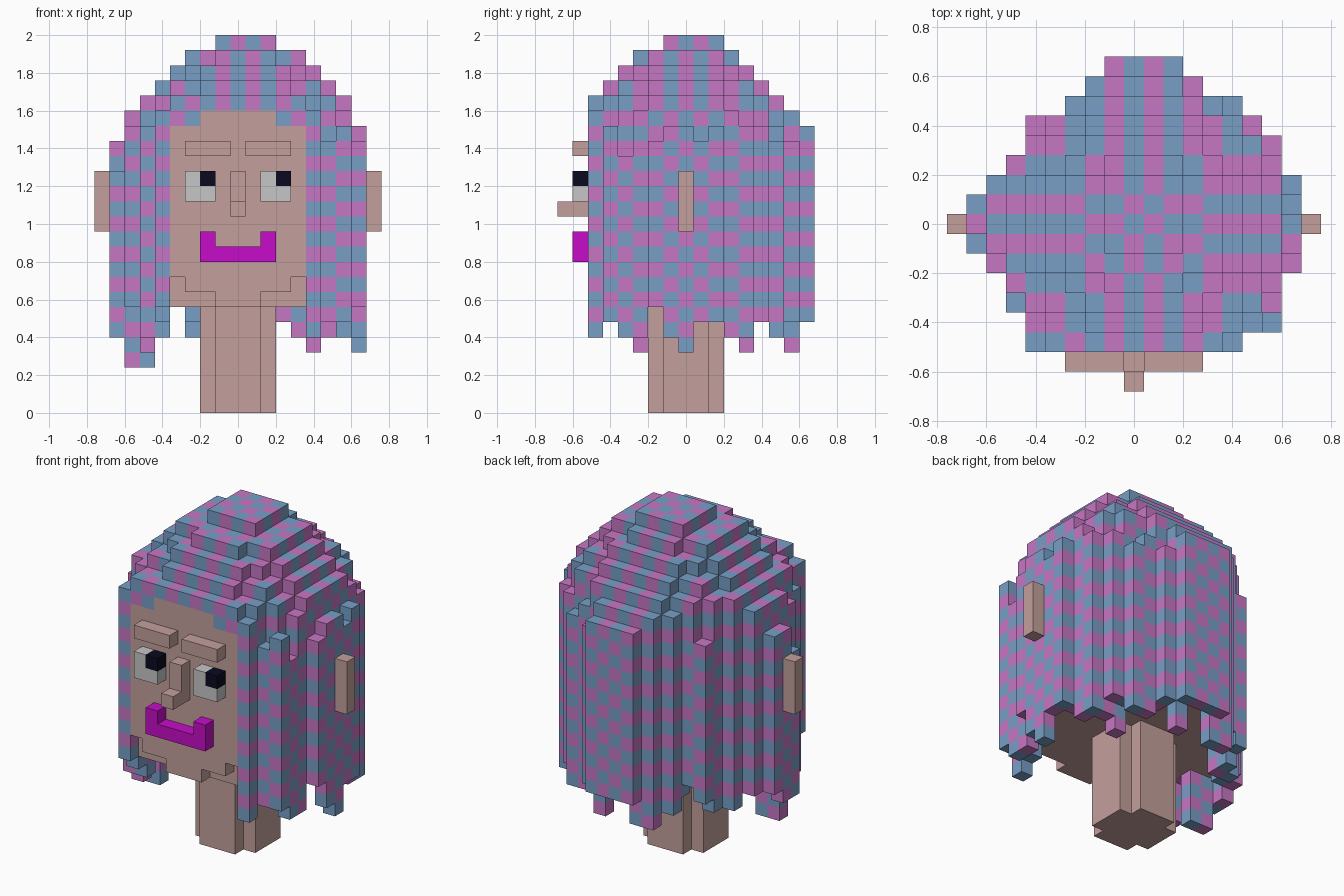
import bpy, bmesh, math
from mathutils import Vector

cube = bpy.data.objects.get("Cube")
if cube:
    bpy.data.objects.remove(cube, do_unlink=True)

S = 0.08  # block size


def material(name, rgb):
    lin = [((c / 255 + 0.055) / 1.055) ** 2.4 if c > 10 else c / 255 / 12.92 for c in rgb]
    m = bpy.data.materials.new(name)
    m.use_nodes = True
    m.diffuse_color = (*lin, 1)
    bsdf = m.node_tree.nodes["Principled BSDF"]
    bsdf.inputs["Base Color"].default_value = (*lin, 1)
    bsdf.inputs["Roughness"].default_value = 0.9
    return m


SKIN = material("skin", (196, 160, 156))
PINK = material("hair pink", (198, 119, 196))
BLUE = material("hair blue", (120, 159, 198))
WHITE = material("eye white", (198, 198, 198))
BLACK = material("pupil black", (9, 9, 32))
LIPS = material("lip magenta", (198, 13, 200))

DIRS = [(1, 0, 0), (-1, 0, 0), (0, 1, 0), (0, -1, 0), (0, 0, 1), (0, 0, -1)]


def blocks(name, cells, mats, rule, solid=None):
    """Mesh of the exposed block faces; rule(cell) gives the material slot."""
    solid = solid or cells
    bm = bmesh.new()
    for c in sorted(cells):
        centre = Vector((c[0], c[1], c[2] + 0.5)) * S
        for d in DIRS:
            if tuple(a + b for a, b in zip(c, d)) in solid:
                continue
            n = Vector(d)
            u = Vector((d[1], d[2], d[0]))
            v = n.cross(u)
            quad = [bm.verts.new(centre + (n + u * a + v * b) * S / 2)
                    for a, b in ((-1, -1), (1, -1), (1, 1), (-1, 1))]
            bm.faces.new(quad).material_index = rule(c)
    bmesh.ops.remove_doubles(bm, verts=bm.verts, dist=0.001)
    mesh = bpy.data.meshes.new(name)
    bm.to_mesh(mesh)
    bm.free()
    for m in mats:
        mesh.materials.append(m)
    ob = bpy.data.objects.new(name, mesh)
    bpy.context.collection.objects.link(ob)
    return ob


def box_cells(x, y, z):
    """Cells of a box given inclusive block ranges."""
    return {(i, j, k) for i in range(x[0], x[1] + 1)
            for j in range(y[0], y[1] + 1) for k in range(z[0], z[1] + 1)}


def part(name, mat, *boxes):
    cells = set().union(*(box_cells(*b) for b in boxes))
    return blocks(name, cells, [mat], lambda c: 0)


# Plan outline of the hair: row -> first and last block
PLAN = {8: (-1, 2), 7: (-2, 3), 6: (-3, 5), 5: (-5, 6), 4: (-5, 7), 3: (-6, 7),
        2: (-7, 8), 1: (-8, 8), 0: (-8, 8), -1: (-8, 8), -2: (-7, 8),
        -3: (-6, 7), -4: (-6, 7), -5: (-5, 7), -6: (-5, 5)}
plan = {(i, j) for j, (a, b) in PLAN.items() for i in range(a, b + 1)}

# Dome layers: height -> x range and y range of a rounded outline
LAYERS = {24: (-1, 2, -1, 2), 23: (-3, 4, -3, 3), 22: (-4, 5, -4, 4),
          21: (-5, 6, -5, 5), 20: (-6, 7, -6, 6), 19: (-7, 7, -7, 7),
          18: (-7, 8, -8, 8)}


def dome_top(i, j):
    for k, (x0, x1, y0, y1) in LAYERS.items():
        dx = abs(i - (x0 + x1) / 2) / ((x1 - x0 + 1) / 2)
        dy = abs(j - (y0 + y1) / 2) / ((y1 - y0 + 1) / 2)
        if x0 <= i <= x1 and y0 <= j <= y1 and dx ** 2.4 + dy ** 2.4 <= 1.01:
            return k
    return 17


# Ragged lower ends of the hair, by x block and by y block
END_X = {-8: 5, -7: 3, -6: 3, -5: 5, -4: 7, -3: 5, 3: 6, 4: 5, 5: 4, 6: 5, 7: 5, 8: 4}
END_Y = {-6: 5, -5: 6, -4: 5, -3: 4, -2: 7, -1: 5, 0: 4, 1: 6, 2: 6,
         3: 5, 4: 4, 5: 6, 6: 5, 7: 4, 8: 6}
LOCKS = {(5, 4): 4, (-7, -1): 3, (-6, -1): 3, (-5, -6): 7}

hair, head = set(), set()
for i, j in plan:
    top = dome_top(i, j)
    side_edge = any((i + a, j + b) not in plan for a, b in ((1, 0), (-1, 0), (0, 1), (0, -1)))
    edge = any((i + a, j + b) not in plan for a in (-1, 0, 1) for b in (-1, 0, 1))
    if side_edge and -6 < j < 8 and j != 0:
        top -= (i * 7 + j * 5) % 3  # staggered locks
    if j == -6 and abs(i) <= 4:
        # Face front with a stepped chin and a fringe above
        low = 7 if abs(i) <= 1 else 8 if abs(i) <= 3 else 9
        brow = 19 if abs(i) <= 2 else 18
        head |= box_cells((i, i), (j, j), (low, brow))
        hair |= box_cells((i, i), (j, j), (brow + 1, max(top, 20)))
    elif edge or (i, j) in LOCKS:
        end = LOCKS.get((i, j), max(END_X.get(i, 4), END_Y[j]))
        hair |= box_cells((i, i), (j, j), (end, top))
    else:
        head |= box_cells((i, i), (j, j), (7, 14))
        hair |= box_cells((i, i), (j, j), (15, top))

solid = hair | head
blocks("hair", hair, [BLUE, PINK], lambda c: sum(c) % 2, solid)
blocks("head", head, [SKIN], lambda c: 0, solid)

# Neck with notched corners
part("neck", SKIN, ((-2, 2), (-1, 1), (0, 6)), ((-1, 1), (-2, 2), (0, 6)))

# Ears, brows and eyes
for side, name in ((-1, "right"), (1, "left")):
    def span(a, b):
        return tuple(sorted((a * side, b * side)))
    part(name + "_ear", SKIN, (span(9, 9), (0, 0), (12, 15)))
    part(name + "_brow", SKIN, (span(1, 3), (-7, -7), (17, 17)))
    pupil = -2 if side < 0 else 3
    other = -3 if side < 0 else 2
    part(name + "_eye", WHITE, (span(2, 3), (-7, -7), (14, 14)),
         ((other, other), (-7, -7), (15, 15)))
    part(name + "_pupil", BLACK, ((pupil, pupil), (-7, -7), (15, 15)))

# Nose with a protruding tip
part("nose", SKIN, ((0, 0), (-7, -7), (13, 15)), ((0, 0), (-8, -8), (13, 13)))

# Smiling mouth
part("mouth", LIPS, ((-2, 2), (-7, -7), (10, 10)),
     ((-2, -2), (-7, -7), (11, 11)), ((2, 2), (-7, -7), (11, 11)))
